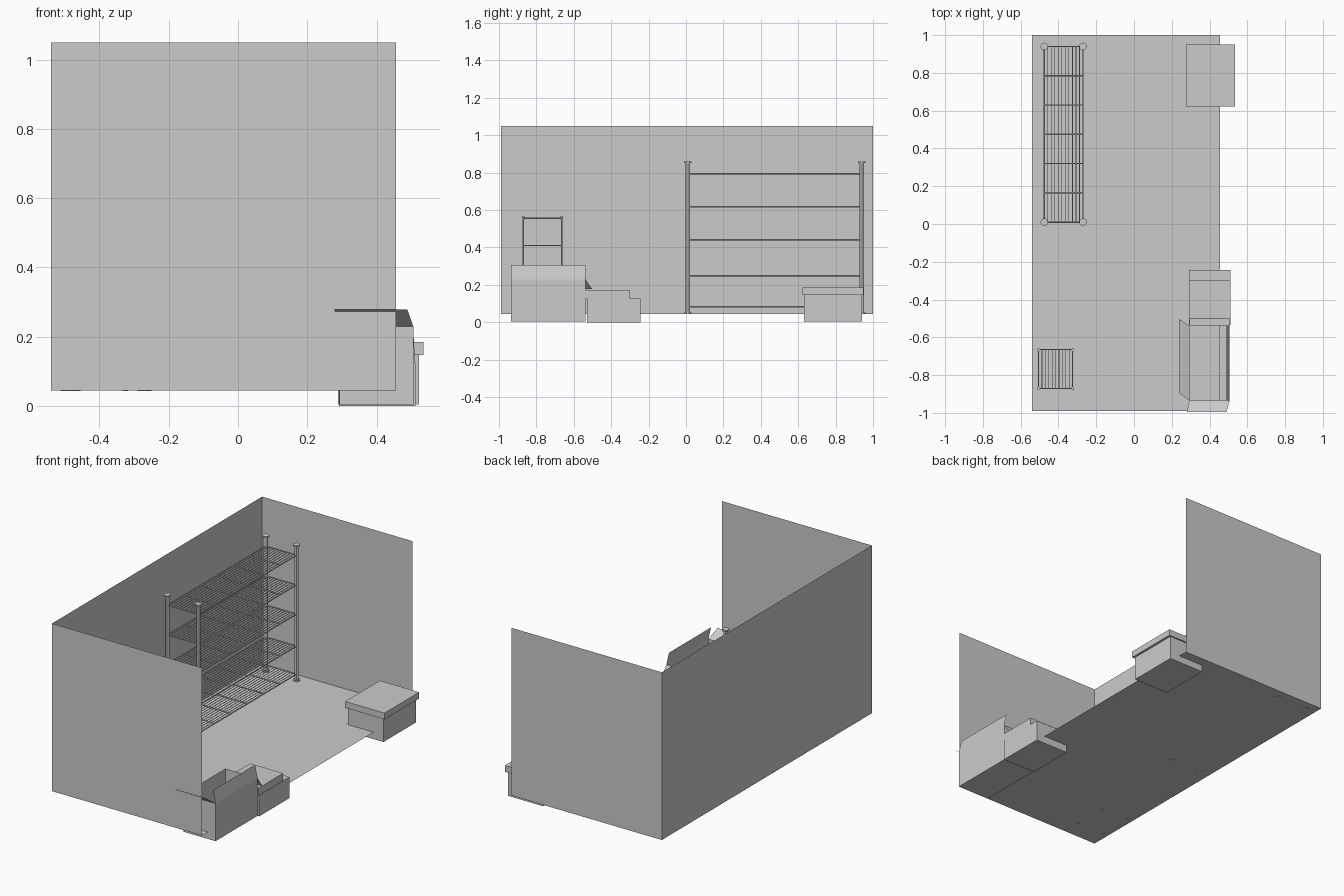
import bpy, bmesh
from mathutils import Vector, Matrix

if "Cube" in bpy.data.objects:
    bpy.data.objects.remove(bpy.data.objects["Cube"])


def finish(name, bm, smooth=False):
    me = bpy.data.meshes.new(name)
    bm.to_mesh(me)
    bm.free()
    ob = bpy.data.objects.new(name, me)
    bpy.context.collection.objects.link(ob)
    if smooth:
        bpy.ops.object.select_all(action='DESELECT')
        ob.select_set(True)
        bpy.context.view_layer.objects.active = ob
        bpy.ops.object.shade_smooth_by_angle()
    return ob


def quad(bm, *pts):
    return bm.faces.new([bm.verts.new(p) for p in pts])


def panel(name, *pts):
    bm = bmesh.new()
    quad(bm, *pts)
    return finish(name, bm)


def add_box(bm, x0, x1, y0, y1, z0, z1):
    m = Matrix.Translation(((x0 + x1) / 2, (y0 + y1) / 2, (z0 + z1) / 2))
    m = m @ Matrix.Diagonal((x1 - x0, y1 - y0, z1 - z0, 1))
    bmesh.ops.create_cube(bm, size=1, matrix=m)


def box(name, *dims):
    bm = bmesh.new()
    add_box(bm, *dims)
    return finish(name, bm)


def rod(bm, a, b, r, sides=6):
    a, b = Vector(a), Vector(b)
    d = b - a
    m = Matrix.Translation((a + b) / 2) @ d.to_track_quat('Z', 'Y').to_matrix().to_4x4()
    bmesh.ops.create_cone(bm, cap_ends=True, segments=sides, radius1=r, radius2=r,
                          depth=d.length, matrix=m)


# Room: floor and three thin walls
L, R, F, B, Z0, Z1 = -0.54, 0.456, -0.99, 1.0, 0.045, 1.05
panel("floor", (L, F, Z0), (R, F, Z0), (R, B, Z0), (L, B, Z0))
panel("left_wall", (L, F, Z0), (L, B, Z0), (L, B, Z1), (L, F, Z1))
panel("back_wall", (L, B, Z0), (R, B, Z0), (R, B, Z1), (L, B, Z1))
panel("front_wall", (L, F, Z0), (R, F, Z0), (R, F, Z1), (L, F, Z1))


# Wire rack: four posts plus wire shelves
def rack(name, x0, x1, y0, y1, top, post_r, cap_r, levels, bays, wires, frame_r, wire_r):
    bm = bmesh.new()
    for x in (x0, x1):
        for y in (y0, y1):
            rod(bm, (x, y, 0.043), (x, y, top), post_r, 12)
            for z in (0.043, top - 0.008):
                rod(bm, (x, y, z), (x, y, z + 0.008), cap_r, 12)
    finish(name + "_posts", bm, True)
    bm = bmesh.new()
    for z in levels:
        for x in (x0, x1):
            rod(bm, (x, y0, z), (x, y1, z), frame_r)
        for i in range(bays + 1):
            y = y0 + (y1 - y0) * i / bays
            rod(bm, (x0, y, z), (x1, y, z), frame_r)
        for i in range(1, wires + 1):
            x = x0 + (x1 - x0) * i / (wires + 1)
            rod(bm, (x, y0, z), (x, y1, z), wire_r)
    finish(name + "_wire_shelves", bm, True)


rack("large_rack", -0.475, -0.27, 0.01, 0.94, 0.86, 0.012, 0.02,
     (0.082, 0.25, 0.442, 0.617, 0.795), 6, 10, 0.004, 0.002)
rack("small_rack", -0.505, -0.325, -0.87, -0.665, 0.565, 0.0045, 0.008,
     (0.115, 0.262, 0.41, 0.556), 1, 9, 0.003, 0.0018)

# Open carton: thin walls, no top, four bent flaps
x0, x1, y0, y1, z0, z1 = 0.293, 0.506, -0.935, -0.537, 0.004, 0.23
bm = bmesh.new()
add_box(bm, x0, x1, y0, y1, z0, z1)
bm.faces.ensure_lookup_table()
lid = [f for f in bm.faces if f.calc_center_median().z > z1 - 0.001]
bmesh.ops.delete(bm, geom=lid, context='FACES_ONLY')
finish("open_carton", bm)
panel("carton_right_flap", (x1, y0, z1), (x1, y1, z1), (0.489, y1, 0.305), (0.489, y0, 0.305))
panel("carton_left_flap", (x0, y0, z1), (x0, y1, z1), (0.238, -0.503, 0.178), (0.238, -0.893, 0.178))
panel("carton_front_flap", (x0, y0, z1), (x1, y0, z1), (0.489, -0.996, 0.278), (0.279, -0.996, 0.278))
panel("carton_back_flap", (x0, y1, z1), (x1, y1, z1), (x1 + 0.003, -0.49, 0.155), (x0, -0.49, 0.155))

# Middle carton with its lid slid aside
box("middle_carton_body", 0.292, 0.512, -0.53, -0.243, 0.0, 0.126)
box("middle_carton_lid", 0.29, 0.51, -0.536, -0.3, 0.126, 0.17)

# Closed carton with overhanging lid
box("closed_carton_body", 0.288, 0.522, 0.632, 0.942, 0.004, 0.147)
box("closed_carton_lid", 0.275, 0.536, 0.622, 0.95, 0.147, 0.185)
